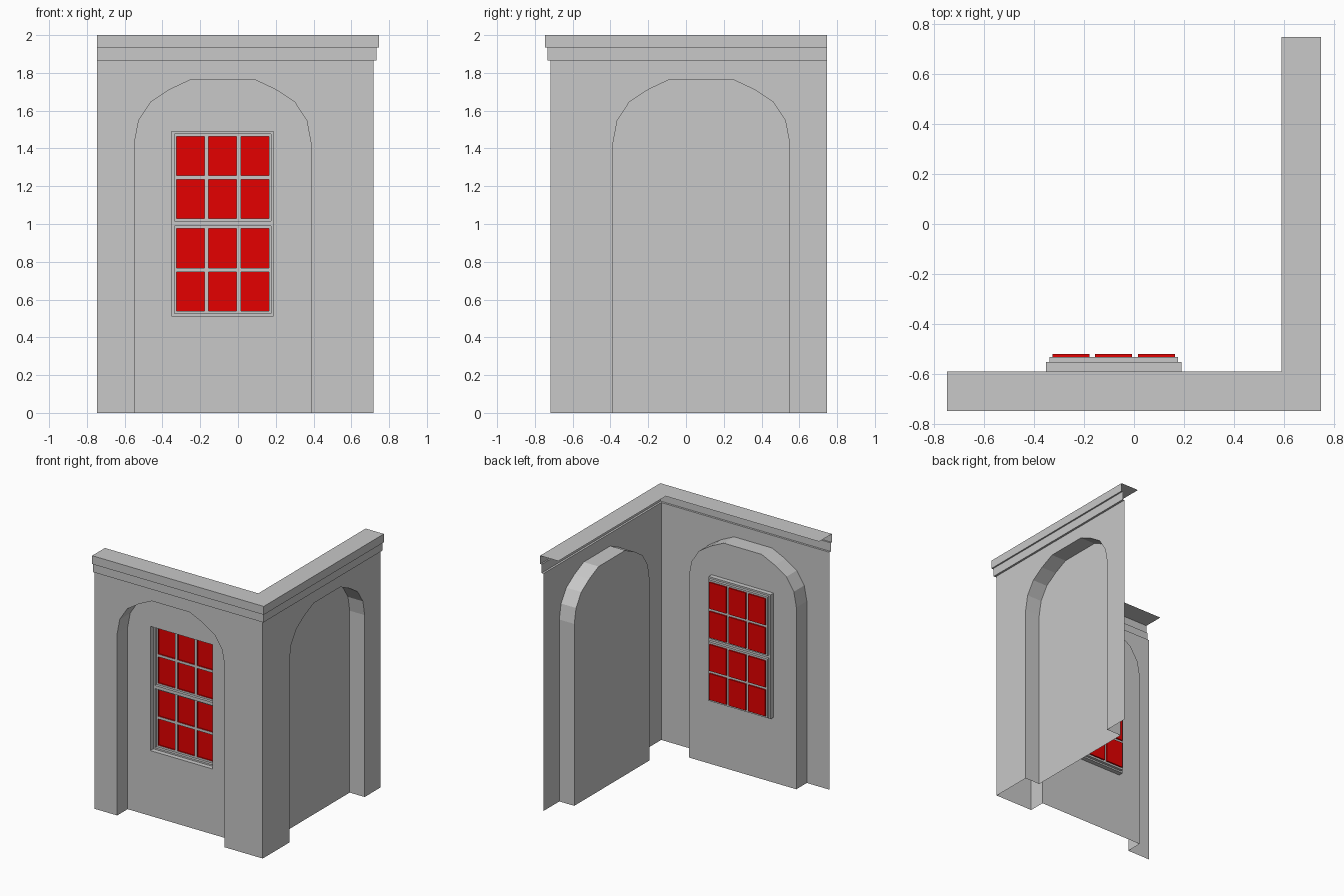
import bpy
import bmesh
from mathutils import Vector

cube = bpy.data.objects.get("Cube")
if cube:
    bpy.data.objects.remove(cube)


def material(name, rgb):
    m = bpy.data.materials.new(name)
    m.use_nodes = True
    color = (*rgb, 1.0)
    m.diffuse_color = color
    m.node_tree.nodes["Principled BSDF"].inputs["Base Color"].default_value = color
    return m


STONE = material("grey_stone", (0.58, 0.58, 0.58))
RED = material("red_glass", (0.78, 0.0, 0.0))

# Wall coordinates: u runs along the wall, d is distance out from the centre
END, FACE, BACK, TOP = 0.746, 0.718, 0.588, 2.0
WALL_TOP, STEP, MID = 1.866, 1.934, 0.081
VIEWER = (MID, 3.0, 0.9)


def front(u, d, z):
    return Vector((-u, -d, z))


def right(u, d, z):
    return Vector((d, u, z))


class Sheet:
    """Open surface whose faces all turn towards a viewing point."""

    def __init__(self, place):
        self.bm = bmesh.new()
        self.place = place

    def face(self, pts, viewer=VIEWER):
        f = self.bm.faces.new([self.bm.verts.new(self.place(*p)) for p in pts])
        f.normal_update()
        if f.normal.dot(self.place(*viewer) - f.calc_center_median()) < 0:
            f.normal_flip()

    def tunnel(self, outline, d0, d1, closed=True):
        ends = outline[1:] + outline[:1] if closed else outline[1:]
        mid_u = sum(p[0] for p in outline) / len(outline)
        mid_z = sum(p[1] for p in outline) / len(outline)
        for (u, z), (v, w) in zip(outline, ends):
            self.face([(u, d0, z), (v, d0, w), (v, d1, w), (u, d1, z)], (mid_u, d0, mid_z))

    def flat(self, outline, d):
        self.face([(u, d, z) for u, z in outline])

    def grid(self, us, zs, d):
        """Flat lattice; cells with odd column and odd row stay open."""
        for i in range(len(us) - 1):
            for j in range(len(zs) - 1):
                if not (i % 2 and j % 2):
                    self.flat(rect(us[i], us[i + 1], zs[j], zs[j + 1]), d)

    def finish(self, name, mat):
        bmesh.ops.remove_doubles(self.bm, verts=self.bm.verts, dist=1e-5)
        mesh = bpy.data.meshes.new(name)
        self.bm.to_mesh(mesh)
        self.bm.free()
        mesh.materials.append(mat)
        bpy.context.collection.objects.link(bpy.data.objects.new(name, mesh))


def rect(u0, u1, z0, z1):
    return [(u0, z0), (u1, z0), (u1, z1), (u0, z1)]


# Half of the arch outline, as offset from its middle and height
CROWN = 1.766
HALF_ARCH = [(0.467, 0), (0.467, 1.43), (0.445, 1.547), (0.38, 1.647), (0.28, 1.712), (0.165, CROWN)]
ARCH = [(MID + s, z) for s, z in HALF_ARCH] + [(MID - s, z) for s, z in reversed(HALF_ARCH)]

# Window opening
OPEN_W, OPEN_LOW, OPEN_HIGH = 0.27, 0.513, 1.49
LEDGE, SASH, GLASS = 0.551, 0.53, 0.519

for side, place in (("front", front), ("right", right)):
    # Wall sheet around the arch
    wall = Sheet(place)
    wall.flat([(-FACE, 0), (-FACE, WALL_TOP), (END, WALL_TOP), (END, 0)] + ARCH, FACE)
    wall.finish(side + "_wall", STONE)

    # Arched alcove: reveal and back panel
    alcove = Sheet(place)
    alcove.tunnel(ARCH, FACE, BACK, closed=False)
    if side == "front":
        notch = [(0, CROWN), (0, OPEN_HIGH), (OPEN_W, OPEN_HIGH),
                 (OPEN_W, OPEN_LOW), (0, OPEN_LOW), (0, 0)]
        for sign in (-1, 1):
            alcove.flat([(MID + sign * s, z) for s, z in HALF_ARCH + notch], BACK)
    else:
        alcove.flat(ARCH, BACK)
    alcove.finish(side + "_alcove", STONE)

    # Stepped cornice, mitred at the corner
    cornice = Sheet(place)
    profile = [(BACK, TOP), (END, TOP), (END, STEP), (0.734, STEP),
               (0.734, WALL_TOP), (FACE, WALL_TOP)]
    for i, ((d, z), (e, w)) in enumerate(zip(profile, profile[1:])):
        viewer = (0, 1, 9) if i == 0 else VIEWER
        cornice.face([(-d, d, z), (END, d, z), (END, e, w), (-e, e, w)], viewer)
    cornice.finish(side + "_cornice", STONE)

# Window frame with two sashes of six panes
frame, panes = Sheet(front), Sheet(front)
u0, u1 = MID - OPEN_W, MID + OPEN_W
s0, s1 = u0 + 0.014, u1 - 0.014
sashes = [(0.525, 0.99), (1.015, 1.477)]
frame.tunnel(rect(u0, u1, OPEN_LOW, OPEN_HIGH), BACK, LEDGE)
frame.grid([u0, s0, s1, u1], [OPEN_LOW, *sashes[0], *sashes[1], OPEN_HIGH], LEDGE)
for low, high in sashes:
    frame.tunnel(rect(s0, s1, low, high), LEDGE, SASH)
    middle = (low + high) / 2
    columns = [(MID + k * 0.17 - 0.074, MID + k * 0.17 + 0.074) for k in (-1, 0, 1)]
    rows = [(middle + k * 0.114 - 0.1035, middle + k * 0.114 + 0.1035) for k in (-1, 1)]
    frame.grid([s0, *sum(columns, ()), s1], [low, *sum(rows, ()), high], SASH)
    for c in columns:
        for r in rows:
            panes.tunnel(rect(*c, *r), SASH, GLASS)
            panes.flat(rect(*c, *r), GLASS)
frame.finish("window_frame", STONE)
panes.finish("window_panes", RED)
